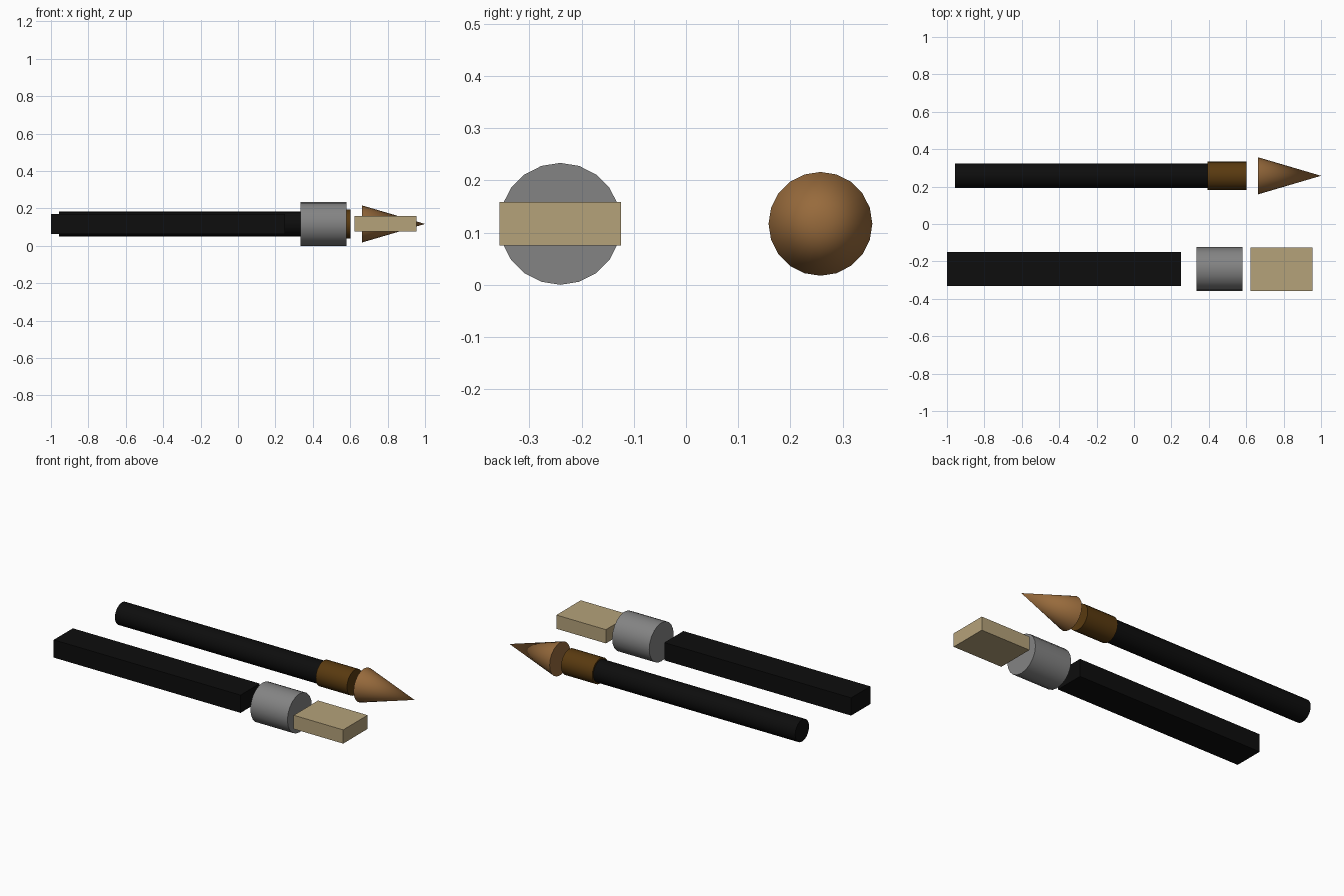
import bpy
import math

if "Cube" in bpy.data.objects:
    bpy.data.objects.remove(bpy.data.objects["Cube"])

Z = 0.1168  # shared axis height


def material(name, rgb):
    m = bpy.data.materials.new(name)
    m.diffuse_color = (*rgb, 1)
    m.use_nodes = True
    m.node_tree.nodes["Principled BSDF"].inputs["Base Color"].default_value = m.diffuse_color
    return m


black = material("black handle", (0.004, 0.004, 0.004))
grey = material("grey metal", (0.23, 0.23, 0.23))
bronze = material("dark bronze", (0.10, 0.042, 0.005))
brown = material("brown bristle", (0.31, 0.145, 0.045))
tan = material("tan bristle", (0.46, 0.36, 0.195))


def round_part(name, x0, x1, y, r0, r1, mat):
    """20-sided cylinder or cone lying along x, from x0 to x1."""
    bpy.ops.mesh.primitive_cone_add(
        vertices=20, radius1=r0, radius2=r1, depth=x1 - x0,
        location=((x0 + x1) / 2, y, Z), rotation=(0, math.pi / 2, 0))
    ob = bpy.context.object
    ob.name = name
    ob.data.materials.append(mat)
    bpy.ops.object.shade_smooth_by_angle(angle=math.radians(30))


def box_part(name, x0, x1, y, width, height, mat):
    """Box lying along x, from x0 to x1."""
    bpy.ops.mesh.primitive_cube_add(size=1, location=((x0 + x1) / 2, y, Z))
    ob = bpy.context.object
    ob.name = name
    ob.scale = (x1 - x0, width, height)
    bpy.ops.object.transform_apply(location=False, rotation=False, scale=True)
    ob.data.materials.append(mat)


# Round pointed brush
round_part("round_handle", -0.957, 0.41, 0.2577, 0.0665, 0.0665, black)
round_part("round_ferrule", 0.393, 0.602, 0.2577, 0.0765, 0.0765, bronze)
round_part("pointed_bristles", 0.662, 1.0, 0.2577, 0.0995, 0.0, brown)

# Flat brush
box_part("flat_handle", -1.0, 0.25, -0.241, 0.183, 0.107, black)
round_part("flat_ferrule", 0.333, 0.581, -0.241, 0.1168, 0.1168, grey)
box_part("flat_bristles", 0.623, 0.954, -0.241, 0.233, 0.083, tan)
